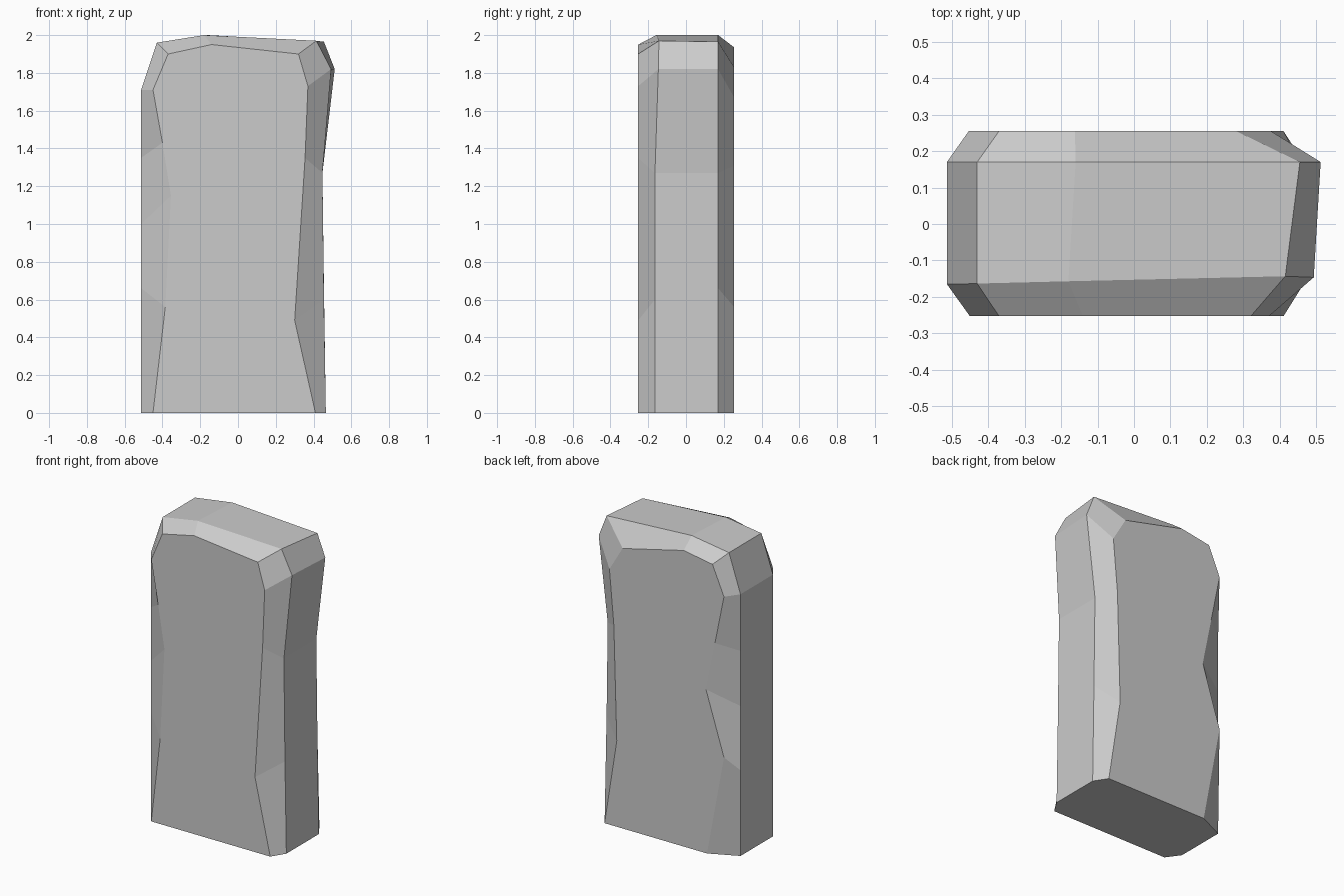
import bpy, bmesh

if "Cube" in bpy.data.objects:
    bpy.data.objects.remove(bpy.data.objects["Cube"])

# Outlines (x, z) of the slab, from the left foot over the top to the right foot
front_face = [(-.45, 0), (-.385, .56), (-.355, 1.15), (-.40, 1.43), (-.45, 1.71), (-.37, 1.90),
              (-.14, 1.95), (.32, 1.90), (.37, 1.73), (.355, 1.35), (.30, .49), (.41, 0)]
front_rim = [(-.513, 0), (-.513, .66), (-.513, 1.0), (-.513, 1.35), (-.513, 1.71), (-.43, 1.96),
             (-.18, 2.0), (.415, 1.97), (.493, 1.82), (.447, 1.27), (.455, .60), (.465, 0)]
back_rim = [(-.513, 0), (-.513, .56), (-.513, .98), (-.513, 1.34), (-.513, 1.71), (-.43, 1.96),
            (-.16, 2.0), (.455, 1.965), (.512, 1.82), (.447, 1.27), (.455, .66), (.465, 0)]
back_face = [(-.33, 0), (-.453, .66), (-.323, 1.07), (-.388, 1.39), (-.453, 1.71), (-.37, 1.90),
             (-.162, 1.935), (.28, 1.83), (.375, 1.67), (.343, 1.31), (.322, .56), (.41, 0)]


def front_rim_y(x, z):
    # the front rim leans back slightly towards the upper right corner
    return -.165 + max(0, z - 1.25) * .033 * (x + .5)


layers = [(front_face, lambda x, z: -.253), (front_rim, front_rim_y),
          (back_rim, lambda x, z: .17), (back_face, lambda x, z: .255)]

# Loft the four outlines into a closed chipped slab
bm = bmesh.new()
loops = [[bm.verts.new((x, y(x, z), z)) for x, z in pts] for pts, y in layers]
n = len(front_face)
for a, b in zip(loops, loops[1:]):
    for i in range(n - 1):
        bm.faces.new((a[i], a[i + 1], b[i + 1], b[i]))
bm.faces.new(loops[0])
bm.faces.new(loops[-1][::-1])
# Flat underside
bm.faces.new([l[0] for l in loops] + [l[-1] for l in reversed(loops)])
bmesh.ops.recalc_face_normals(bm, faces=bm.faces)

mesh = bpy.data.meshes.new("stone_slab")
bm.to_mesh(mesh)
bm.free()
bpy.context.collection.objects.link(bpy.data.objects.new("stone_slab", mesh))
